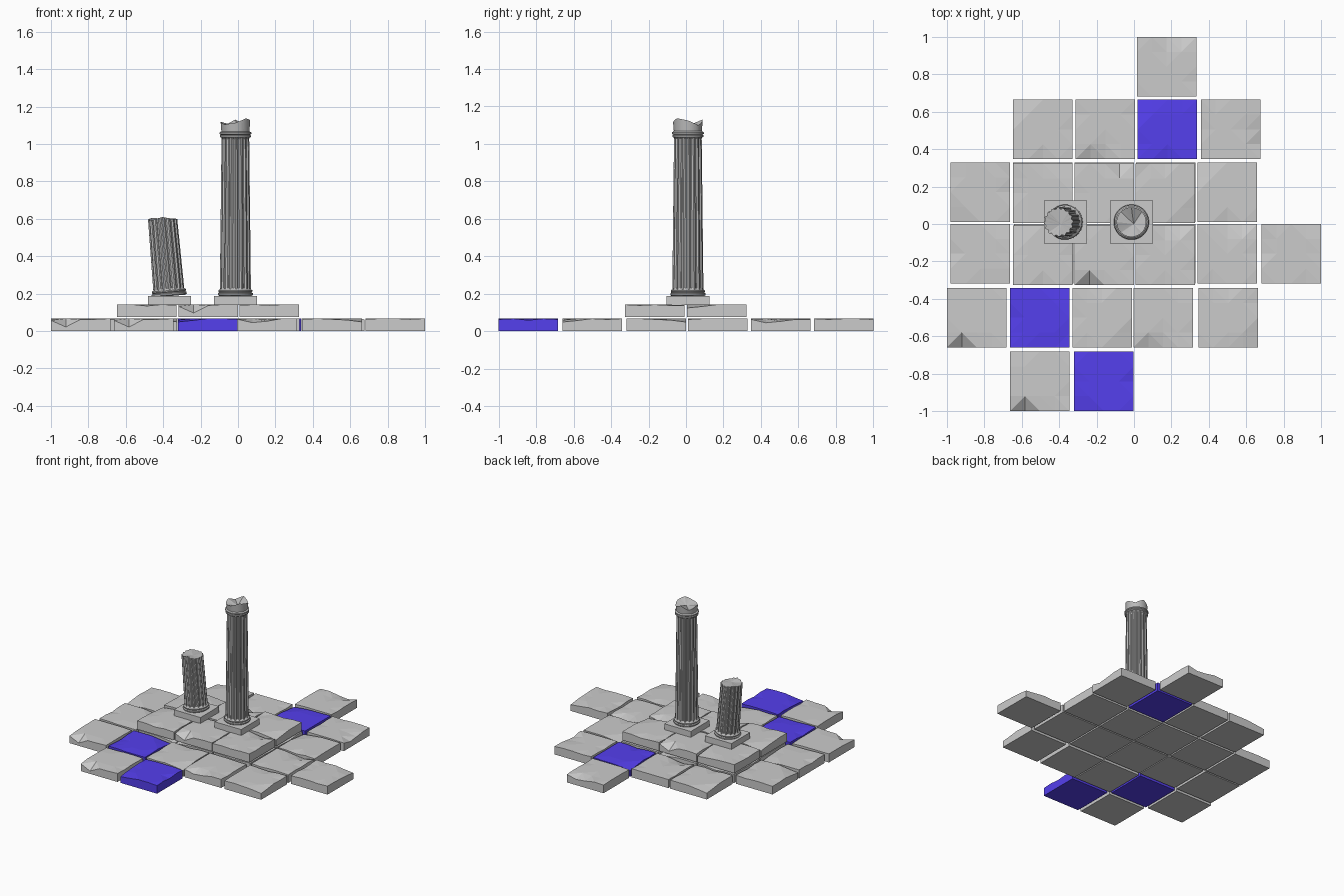
import bpy, bmesh, math, random
from mathutils import Matrix

if "Cube" in bpy.data.objects:
    bpy.data.objects.remove(bpy.data.objects["Cube"])

random.seed(4)


def material(name, rgb):
    m = bpy.data.materials.new(name)
    m.diffuse_color = (*rgb, 1)
    m.use_nodes = True
    m.node_tree.nodes["Principled BSDF"].inputs["Base Color"].default_value = m.diffuse_color
    return m


BLUE = material("blue_stone", (0.09, 0.05, 0.85))
DARK = material("dark_stone", (0.5, 0.5, 0.5))


def finish(bm, name, mat=None):
    bmesh.ops.recalc_face_normals(bm, faces=bm.faces)
    me = bpy.data.meshes.new(name)
    bm.to_mesh(me)
    bm.free()
    ob = bpy.data.objects.new(name, me)
    bpy.context.collection.objects.link(ob)
    if mat:
        me.materials.append(mat)
    return ob


# chip shapes: how far points of the 5x5 top grid are knocked down
CHIPS = {
    "deep": {(0, 0): 0.01, (1, 0): 0.045, (2, 0): 0.005},
    "soft": {(0, 0): 0.004, (1, 0): 0.022, (2, 0): 0.014, (2, 1): 0.004},
    "worn": {(0, 0): 0.018, (1, 0): 0.010, (0, 1): 0.008, (4, 2): 0.008},
}


def tile(name, x, y, z, chip="worn", turn=0, mat=None):
    """Square slab, lower left corner x y, with its top edge chipped."""
    n, s, h = 5, 0.318, 0.067
    bm = bmesh.new()
    top, low = {}, {}
    for i in range(n):
        for j in range(n):
            edge = i in (0, n - 1) or j in (0, n - 1)
            drop = CHIPS[chip].get((i, j), random.choice((0, 0, 0.004)) if edge else 0)
            px, py = (i / (n - 1) - 0.5) * s, (j / (n - 1) - 0.5) * s
            top[i, j] = bm.verts.new((px, py, h - drop))
            if edge:
                low[i, j] = bm.verts.new((px, py, 0))
    for i in range(n - 1):
        for j in range(n - 1):
            bm.faces.new((top[i, j], top[i + 1, j], top[i + 1, j + 1], top[i, j + 1]))
    m = n - 1
    loop = ([(i, 0) for i in range(m)] + [(m, j) for j in range(m)]
            + [(i, m) for i in range(m, 0, -1)] + [(0, j) for j in range(m, 0, -1)])
    for a, b in zip(loop, loop[1:] + loop[:1]):
        bm.faces.new((low[a], low[b], top[b], top[a]))
    bm.faces.new([low[k] for k in reversed(loop)])
    bmesh.ops.triangulate(bm, faces=[f for f in bm.faces if len(f.verts) == 4])
    bm.transform(Matrix.Translation((x + s / 2, y + s / 2, z))
                 @ Matrix.Rotation(turn * math.pi / 2, 4, "Z"))
    return finish(bm, name, mat)


# floor: each row is y, then (x, chip, quarter turns) per slab
FLOOR = [
    (0.682, [(0.015, "soft", 2)]),
    (0.347, [(-0.646, "worn", 3), (-0.312, "soft", 0), (0.02, "blue", 3), (0.357, "soft", 1)]),
    (0.011, [(-0.98, "worn", 0), (-0.646, "worn", 1), (-0.317, "worn", 2),
             (0.010, "worn", 0), (0.340, "worn", 3)]),
    (-0.318, [(-0.98, "worn", 2), (-0.642, "worn", 1), (-0.317, "worn", 0),
              (0.010, "worn", 3), (0.340, "soft", 2), (0.682, "worn", 2)]),
    (-0.660, [(-1.0, "deep", 0), (-0.663, "blue", 2), (-0.330, "worn", 1),
              (-0.003, "soft", 0), (0.345, "worn", 1)]),
    (-1.0, [(-0.663, "deep", 0), (-0.32, "blue", 0)]),
]
for r, (y, row) in enumerate(FLOOR):
    for c, (x, chip, turn) in enumerate(row):
        if chip == "blue":
            tile(f"blue_floor_slab_{r}_{c}", x, y, 0, "worn", turn, BLUE)
        else:
            tile(f"floor_slab_{r}_{c}", x, y, 0, chip, turn)

# raised platform of six slabs
STEP = [("worn", 3), ("worn", 2), ("deep", 0), ("deep", 2), ("soft", 2), ("worn", 1)]
for k, (chip, turn) in enumerate(STEP):
    tile(f"platform_slab_{k}", (-0.646, -0.317, 0.008)[k // 2],
         (-0.326, 0.006)[k % 2], 0.075, chip, turn)


def plinth(name, x):
    bm = bmesh.new()
    bmesh.ops.create_cube(bm, size=1, matrix=Matrix.Translation((x, 0.01, 0.164))
                          @ Matrix.Diagonal((0.23, 0.23, 0.048, 1)))
    finish(bm, name)


plinth("short_column_plinth", -0.367)
plinth("tall_column_plinth", -0.014)

FLUTES = 16
N = FLUTES * 4


def column(name, rings, rough, centre_z, place):
    """Loft of (radius, z, flute depth) rings ending in a broken top."""
    bm = bmesh.new()
    loops = []
    for k, (r, z, depth) in enumerate(rings):
        last = k == len(rings) - 1
        jag = [random.uniform(-rough, rough) for _ in range(FLUTES // 2)]
        loop = []
        for i in range(N):
            a = 2 * math.pi * i / N
            rr = r - (depth if i % 4 >= 2 else 0)
            dz = 0
            if last:
                t = i / 8
                f = t - int(t)
                dz = jag[int(t)] * (1 - f) + jag[(int(t) + 1) % len(jag)] * f
            loop.append(bm.verts.new((rr * math.cos(a), rr * math.sin(a), z + dz)))
        loops.append(loop)
    for a, b in zip(loops, loops[1:]):
        for i in range(N):
            j = (i + 1) % N
            bm.faces.new((a[i], a[j], b[j], b[i]))
    bm.faces.new(list(reversed(loops[0])))
    # fractured surface
    mid = bm.verts.new((0.012, -0.01, centre_z))
    for i in range(N):
        bm.faces.new((loops[-1][i], loops[-1][(i + 1) % N], mid))
    bm.transform(place)
    return finish(bm, name, DARK)


# moulded foot shared by both columns
FOOT = [(0.086, 0, 0), (0.094, 0.006, 0), (0.094, 0.014, 0), (0.087, 0.019, 0),
        (0.091, 0.024, 0), (0.091, 0.03, 0), (0.083, 0.036, 0), (0.083, 0.042, 0.007)]

column("tall_column", FOOT + [
    (0.074, 0.84, 0.007), (0.075, 0.846, 0), (0.083, 0.85, 0), (0.083, 0.858, 0),
    (0.078, 0.861, 0), (0.085, 0.866, 0), (0.085, 0.874, 0), (0.075, 0.88, 0),
    (0.079, 0.932, 0)], 0.022, 0.905, Matrix.Translation((-0.014, 0.01, 0.188)))

column("short_column", FOOT + [(0.078, 0.415, 0.007)], 0.010, 0.412,
       Matrix.Translation((-0.367, 0.01, 0.187)) @ Matrix.Rotation(math.radians(-5), 4, "Y"))
